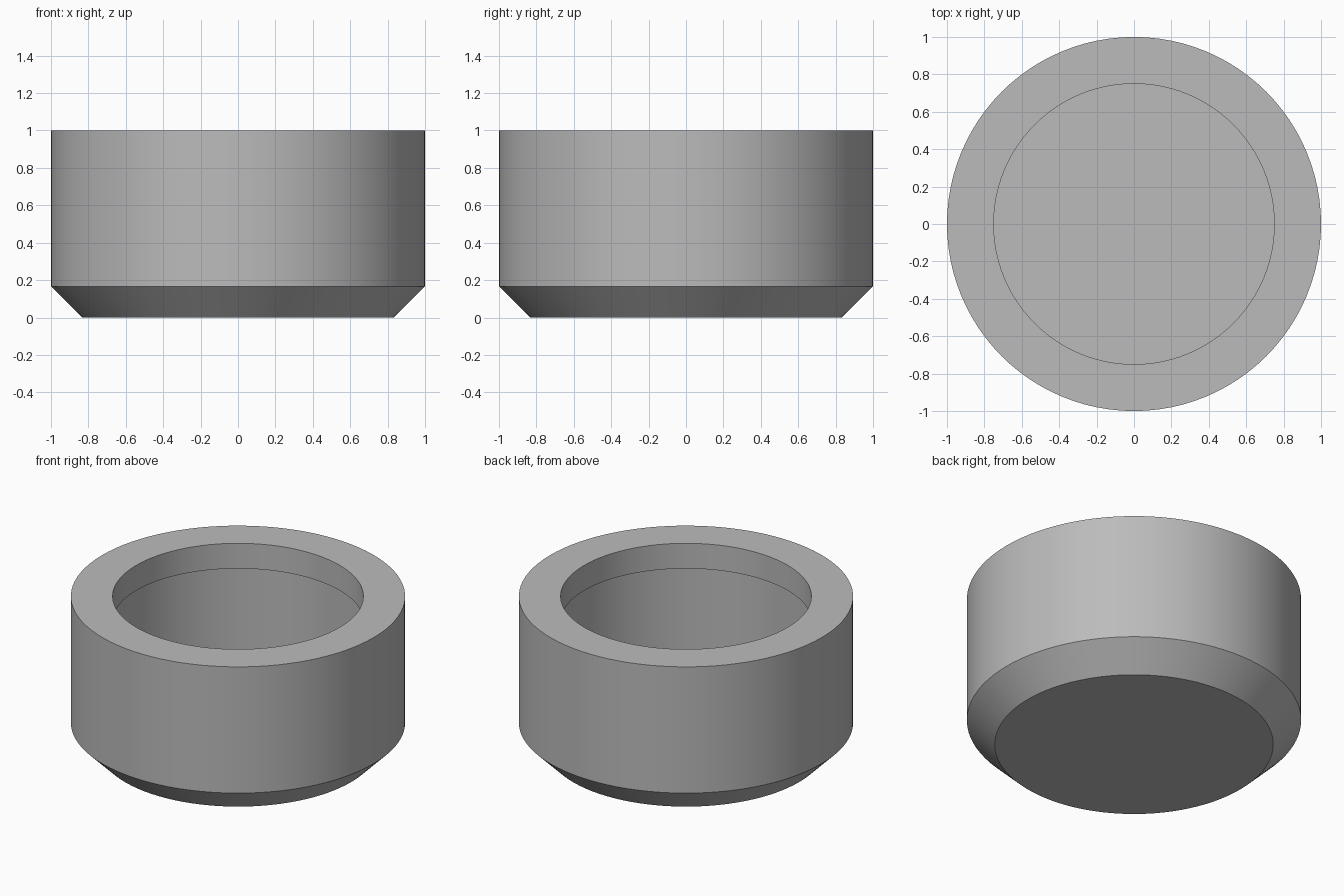
import bpy
import bmesh
import math
from mathutils import Vector

cube = bpy.data.objects.get("Cube")
if cube:
    bpy.data.objects.remove(cube, do_unlink=True)

SEGMENTS = 96
STEP = 1 / 6  # shared size of the chamfer, wall, floor and lip

# Plain grey material
grey = bpy.data.materials.new("grey")
grey.use_nodes = True
colour = (0.5, 0.5, 0.5, 1)
grey.diffuse_color = colour
grey.node_tree.nodes["Principled BSDF"].inputs["Base Color"].default_value = colour


def lathe(name, profile):
    """Spin a (radius, height) profile, starting and ending on the axis, around z."""
    bm = bmesh.new()
    verts = [bm.verts.new(Vector((r, 0, z))) for r, z in profile]
    edges = [bm.edges.new(pair) for pair in zip(verts, verts[1:])]
    bmesh.ops.spin(bm, geom=verts + edges, cent=(0, 0, 0), axis=(0, 0, 1),
                   angle=math.tau, steps=SEGMENTS, use_merge=True)
    bmesh.ops.remove_doubles(bm, verts=bm.verts, dist=1e-5)
    bmesh.ops.recalc_face_normals(bm, faces=bm.faces)
    mesh = bpy.data.meshes.new(name)
    bm.to_mesh(mesh)
    bm.free()
    mesh.materials.append(grey)
    obj = bpy.data.objects.new(name, mesh)
    bpy.context.collection.objects.link(obj)
    return obj


# Hollow cup: chamfered base, straight wall, inward lip over a wider cavity
cup = lathe("cup", [
    (0, 0), (1 - STEP, 0), (1, STEP), (1, 1),
    (0.75, 1), (0.75, 1 - STEP), (1 - STEP, 1 - STEP), (1 - STEP, STEP), (0, STEP),
])

bpy.ops.object.select_all(action="DESELECT")
cup.select_set(True)
bpy.context.view_layer.objects.active = cup
bpy.ops.object.shade_smooth_by_angle(angle=math.radians(30))
